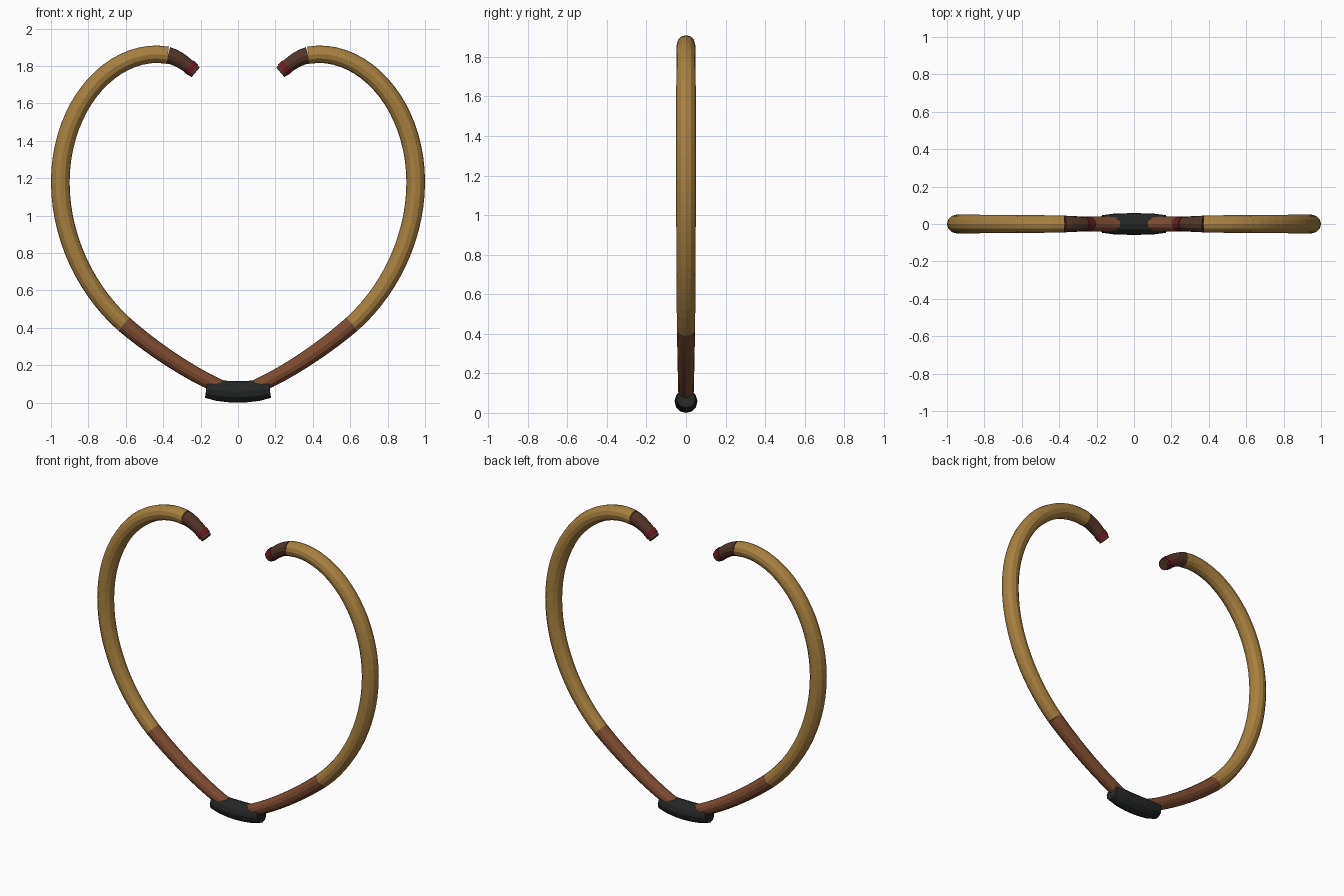
import bpy, bmesh, math
from mathutils import Vector

if "Cube" in bpy.data.objects:
    bpy.data.objects.remove(bpy.data.objects["Cube"])

SIDES = 12


def material(name, rgb):
    m = bpy.data.materials.new(name)
    m.diffuse_color = (*rgb, 1)
    m.use_nodes = True
    m.node_tree.nodes["Principled BSDF"].inputs["Base Color"].default_value = m.diffuse_color
    return m


OCHRE = material("ochre wood", (0.39, 0.215, 0.05))
BROWN = material("red brown wood", (0.205, 0.07, 0.03))
DARK = material("dark brown tip", (0.085, 0.035, 0.02))
RED = material("red binding", (0.16, 0.01, 0.015))
BLACK = material("black grip", (0.018, 0.02, 0.02))


def bezier(a, ha, hb, b, n):
    """Points of a cubic in the xz plane; handles are offsets from the ends."""
    a, b = Vector(a), Vector(b)
    c, d = a + Vector(ha), b + Vector(hb)
    out = []
    for i in range(n + 1):
        t = i / n
        s = 1 - t
        out.append(a * s**3 + c * 3*s*s*t + d * 3*s*t*t + b * t**3)
    return out


def tube(name, pts, radii, mat, sx=1):
    """Sweep a faceted, capped tube along an xz path; sx=-1 mirrors it."""
    bm = bmesh.new()
    n = len(pts)
    rings = []
    for i, p in enumerate(pts):
        t = (pts[min(i + 1, n - 1)] - pts[max(i - 1, 0)]).normalized()
        r = radii(i / (n - 1))
        ring = []
        for k in range(SIDES):
            a = 2 * math.pi * k / SIDES
            u, y = r * math.cos(a), r * math.sin(a)
            ring.append(bm.verts.new((sx * (p.x - t.y * u), y, p.y + t.x * u)))
        rings.append(ring)
    for r0, r1 in zip(rings, rings[1:]):
        for k in range(SIDES):
            j = (k + 1) % SIDES
            bm.faces.new((r0[k], r0[j], r1[j], r1[k]))
    bm.faces.new(rings[0])
    bm.faces.new(rings[-1])
    bmesh.ops.recalc_face_normals(bm, faces=bm.faces)
    me = bpy.data.meshes.new(name)
    bm.to_mesh(me)
    bm.free()
    me.materials.append(mat)
    ob = bpy.data.objects.new(name, me)
    bpy.context.collection.objects.link(ob)


def taper(a, b):
    return lambda t: a + (b - a) * t


# limb centre line, right half
lower = bezier((0.06, 0.07), (0.18, 0.07), (-0.15, -0.13), (0.61, 0.42), 10)
upper = bezier((0.61, 0.42), (0.20, 0.18), (0, -0.30), (0.95, 1.18), 14)
upper += bezier((0.95, 1.18), (0, 0.38), (0.28, 0), (0.43, 1.863), 18)[1:]
upper.append(Vector((0.375, 1.857)))
tip = bezier((0.375, 1.857), (-0.055, -0.01), (0.04, 0.035), (0.226, 1.766), 6)
end_dir = Vector((-0.75, -0.66)).normalized()
band = [tip[-1] - end_dir * 0.05, tip[-1] - end_dir * 0.018]

for side, sx in (("right", 1), ("left", -1)):
    tube("lower_limb_" + side, lower, taper(0.038, 0.046), BROWN, sx)
    tube("upper_limb_" + side, upper,
         lambda t: 0.046 + 0.004 * math.sin(math.pi * t), OCHRE, sx)
    tube("limb_tip_" + side, tip, taper(0.045, 0.034), DARK, sx)
    tube("tip_binding_" + side, band, taper(0.04, 0.039), RED, sx)

# slightly curved hand grip
grip = [Vector((x, 0.058 + 0.5 * x * x)) for x in (-0.17, -0.11, -0.05, 0, 0.05, 0.11, 0.17)]
tube("grip", grip, lambda t: 0.048 + 0.010 * math.sin(math.pi * t) ** 0.5 if 0 < t < 1 else 0.047, BLACK)
